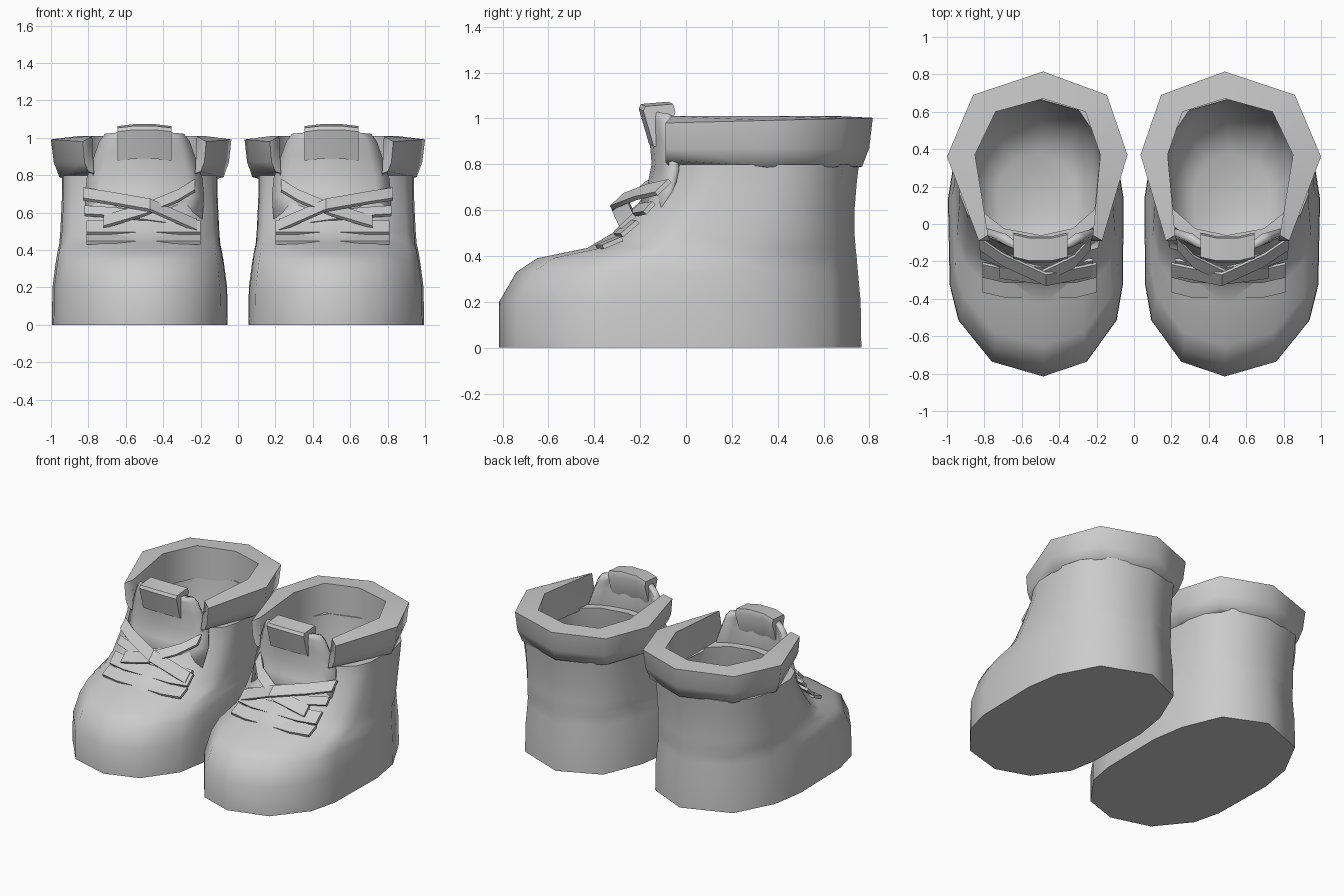
import bpy, bmesh
from mathutils import Vector

old = bpy.data.objects.get("Cube")
if old:
    bpy.data.objects.remove(old, do_unlink=True)

grey = bpy.data.materials.new("plain_grey")
grey.use_nodes = True
grey.diffuse_color = (0.6, 0.6, 0.6, 1)
grey.node_tree.nodes["Principled BSDF"].inputs["Base Color"].default_value = (0.6, 0.6, 0.6, 1)


def loft(name, rings, wrap=True, solid=0, angle=0.75):
    """Skin a run of rings, cap the ends, and mirror the part to the other boot."""
    bm = bmesh.new()
    rows = [[bm.verts.new(p) for p in ring] for ring in rings]
    n = len(rows[0])
    for a, b in zip(rows, rows[1:]):
        for i in range(n if wrap else n - 1):
            j = (i + 1) % n
            bm.faces.new((a[i], a[j], b[j], b[i]))
    if wrap:
        bm.faces.new(rows[0])
        bm.faces.new(rows[-1])
    bmesh.ops.recalc_face_normals(bm, faces=bm.faces)
    mesh = bpy.data.meshes.new(name)
    bm.to_mesh(mesh)
    bm.free()
    mesh.materials.append(grey)
    obj = bpy.data.objects.new(name, mesh)
    bpy.context.collection.objects.link(obj)
    bpy.ops.object.select_all(action='DESELECT')
    obj.select_set(True)
    bpy.context.view_layer.objects.active = obj
    bpy.ops.object.shade_smooth_by_angle(angle=angle)
    if solid:
        mod = obj.modifiers.new("thickness", 'SOLIDIFY')
        mod.thickness = solid
        mod.offset = 0
    obj.modifiers.new("pair", 'MIRROR')
    return obj


# Boot body: one outline scaled at each height, then folded inwards as a lining
outline = [(.085, -1), (.58, -.9), (.92, -.62), (.99, -.38), (1, .2), (.92, .5), (.68, .84),
           (.08, 1), (-.62, .84), (-.92, .5), (-1, .2), (-.98, -.38), (-.88, -.62), (-.5, -.9)]


def ring(z, front, back, half):
    mid = (front + back) / 2
    return [(-.525 + half * x, mid + (back - front) / 2 * y, z) for x, y in outline]


levels = [(0, -.815, .765, .47), (.2, -.815, .762, .467), (.33, -.74, .75, .45),
          (.39, -.65, .745, .44), (.435, -.43, .74, .43), (.5, -.32, .735, .425),
          (.6, -.23, .735, .42), (.72, -.14, .745, .415), (.8, -.115, .755, .415),
          (.8, -.06, .665, .34), (.45, -.12, .64, .34), (.22, -.22, .54, .32), (.13, -.12, .38, .2)]
loft("boot_body", [ring(*lv) for lv in levels], angle=1.15)

# Flared collar, open at the front
outer = [(-.83, -.09), (-1, .36), (-.86, .69), (-.485, .815), (-.145, .69), (-.035, .37), (-.17, -.09)]
inner = [(-.78, -.06), (-.85, .37), (-.74, .6), (-.485, .67), (-.26, .6), (-.18, .37), (-.22, -.06)]


def shrink(p, s, z):
    y = p[1] if p[1] < 0 else .3 + (p[1] - .3) * s
    return (-.5 + (p[0] + .5) * s, y, z)


sections = []
for o, i in zip(outer, inner):
    low = .79 if o[1] > 0 else .82
    sections.append([shrink(o, 1, .98 + .025 * (o[1] + .1)), shrink(o, .97, .87), shrink(o, .91, low),
                     shrink(o, .82, low - .01), (*i, .78), (*i, 1.01)])
loft("collar", sections, angle=1.1)

# Tongue curving back at its sides
columns = [-1, -.75, -.4, 0, .4, .75, 1]
profile = [(.58, -.2, .3), (.7, -.15, .31), (.8, -.13, .3), (.92, -.14, .26), (1.0, -.15, .23), (1.035, -.155, .2)]
loft("tongue", [[(-.5 + u * h, y + .09 * u * u, z - .02 * u * u) for u in columns]
                for z, y, h in profile], wrap=False, solid=.04)

# Pull tab folded over the tongue top
tab = [(-.165, .89), (-.21, 1.045), (-.2, 1.065), (-.08, 1.075), (-.07, 1.04), (-.12, .89)]
loft("pull_tab", [[(-.5 + u * .145, y + .024 * u * u, z - .012 * u * u) for y, z in tab]
                  for u in (-1, -.4, .4, 1)], angle=.6)


# Laces: flat straps along short paths
def strap(name, path, across, thick=.01):
    w = Vector(across)
    n = Vector((0, -w.z, w.y)).normalized() * thick
    loft(name, [[Vector(p) + w + n, Vector(p) + w - n, Vector(p) - w - n, Vector(p) - w + n]
                for p in path], angle=.5)


def bar(name, y, z, across):
    strap(name, [(-.81, y + .03, z), (-.68, y, z), (-.32, y, z), (-.2, y + .03, z)], across)


bar("lower_lace", -.35, .457, (0, .042, .018))
bar("second_lace", -.275, .52, (0, .035, .03))
strap("cross_lace_under", [(-.82, -.16, .61), (-.66, -.22, .6), (-.5, -.245, .58), (-.22, -.21, .54)], (0, .02, .022))
strap("cross_lace_rising", [(-.72, -.255, .55), (-.5, -.285, .615), (-.32, -.2, .69), (-.23, -.1, .745)], (0, .03, .028))
strap("cross_lace_falling", [(-.83, -.1, .7), (-.7, -.19, .68), (-.47, -.295, .64), (-.22, -.245, .53)],
      (0, .03, .028))
